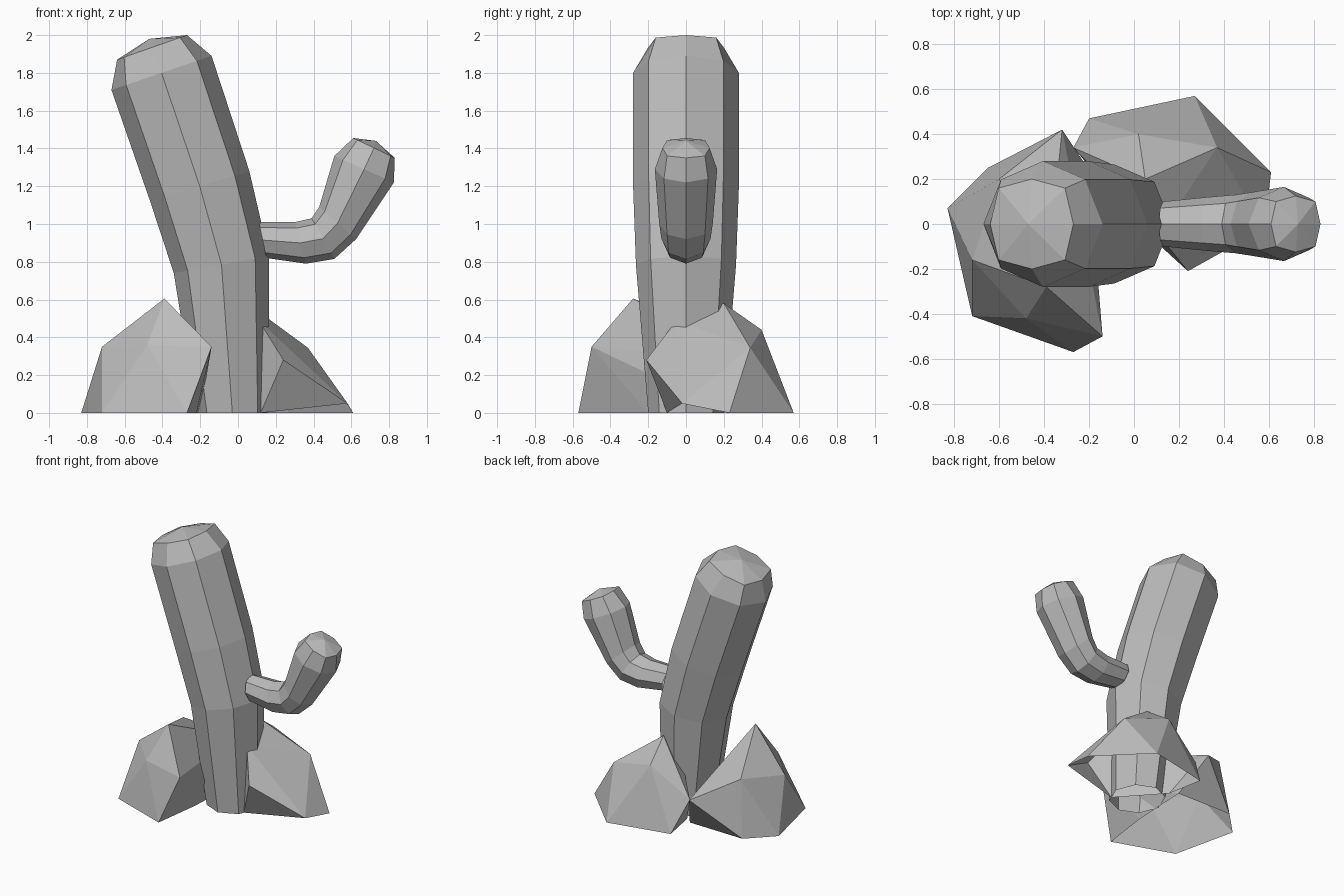
import bpy, bmesh, math
from mathutils import Vector

cube = bpy.data.objects.get("Cube")
if cube:
    bpy.data.objects.remove(cube, do_unlink=True)

grey = bpy.data.materials.new("plain grey")
grey.use_nodes = True
grey.diffuse_color = (0.5, 0.5, 0.5, 1)
grey.node_tree.nodes["Principled BSDF"].inputs["Base Color"].default_value = (0.5, 0.5, 0.5, 1)


def finish(name, bm):
    mesh = bpy.data.meshes.new(name)
    bm.to_mesh(mesh)
    bm.free()
    mesh.materials.append(grey)
    obj = bpy.data.objects.new(name, mesh)
    bpy.context.collection.objects.link(obj)


def stem(name, rings, tip, sides=8):
    """Loft tilted rings (x1, z1, x2, z2, half depth) into an open-ended tube with a low domed tip."""
    bm = bmesh.new()
    loops = []
    for x1, z1, x2, z2, depth in rings:
        a, b = Vector((x1, 0, z1)), Vector((x2, 0, z2))
        mid, half = (a + b) / 2, (b - a) / 2
        # The last ring is squarer: its diagonal corners are pushed out
        bulge = 1.13 if len(loops) == len(rings) - 1 else 1
        loop = []
        for i in range(sides):
            t = math.tau * i / sides
            offset = half * math.cos(t) + Vector((0, depth * math.sin(t), 0))
            loop.append(bm.verts.new(mid + offset * (bulge if i % 2 else 1)))
        loops.append(loop)
    top = bm.verts.new((tip[0], 0, tip[1]))
    for i in range(sides):
        j = (i + 1) % sides
        for low, high in zip(loops, loops[1:]):
            bm.faces.new((low[i], low[j], high[j], high[i]))
        bm.faces.new((loops[-1][i], loops[-1][j], top))
    finish(name, bm)


def rock(name, corners):
    """Faceted hollow boulder: the hull of its corners, open underneath."""
    bm = bmesh.new()
    for c in corners:
        bm.verts.new(c)
    bmesh.ops.convex_hull(bm, input=bm.verts)
    bmesh.ops.recalc_face_normals(bm, faces=bm.faces)
    bm.normal_update()
    under = [f for f in bm.faces if f.normal.z < -0.75]
    bmesh.ops.delete(bm, geom=under, context='FACES')
    loose = [v for v in bm.verts if not v.link_faces]
    bmesh.ops.delete(bm, geom=loose, context='VERTS')
    finish(name, bm)


# Leaning trunk
stem("cactus_trunk", [
    (-.22, 0, .16, 0, .20),
    (-.34, .74, .165, .83, .265),
    (-.465, 1.12, .06, 1.28, .28),
    (-.67, 1.71, -.14, 1.89, .28),
    (-.64, 1.87, -.27, 2.0, .20)], (-.47, 1.98))

# Bent side arm
stem("cactus_arm", [
    (.11, 1.01, .15, .82, .10),
    (.30, 1.01, .36, .79, .12),
    (.39, 1.03, .51, .815, .13),
    (.43, 1.09, .625, .92, .142),
    (.51, 1.36, .825, 1.22, .165),
    (.61, 1.455, .83, 1.35, .125)], (.73, 1.44))

# Boulders at the foot
rock("front_rock", [
    (-.83, .07, 0), (-.72, -.41, 0), (-.27, -.57, 0), (-.22, -.2, 0),
    (-.2, .24, 0), (-.65, .25, 0), (-.72, -.16, .35), (-.14, -.5, .35),
    (-.48, -.42, .36), (-.39, -.28, .605), (-.6, .2, .42), (-.32, .42, .27)])
rock("back_rock", [
    (.61, .23, 0), (.27, .57, 0), (-.2, .47, 0), (-.15, .2, 0),
    (.12, -.1, 0), (.58, -.02, .05), (.24, -.21, .28), (.37, .34, .345),
    (.02, .4, .44), (.05, .2, .58), (.11, -.05, .49), (-.27, .34, .23)])
